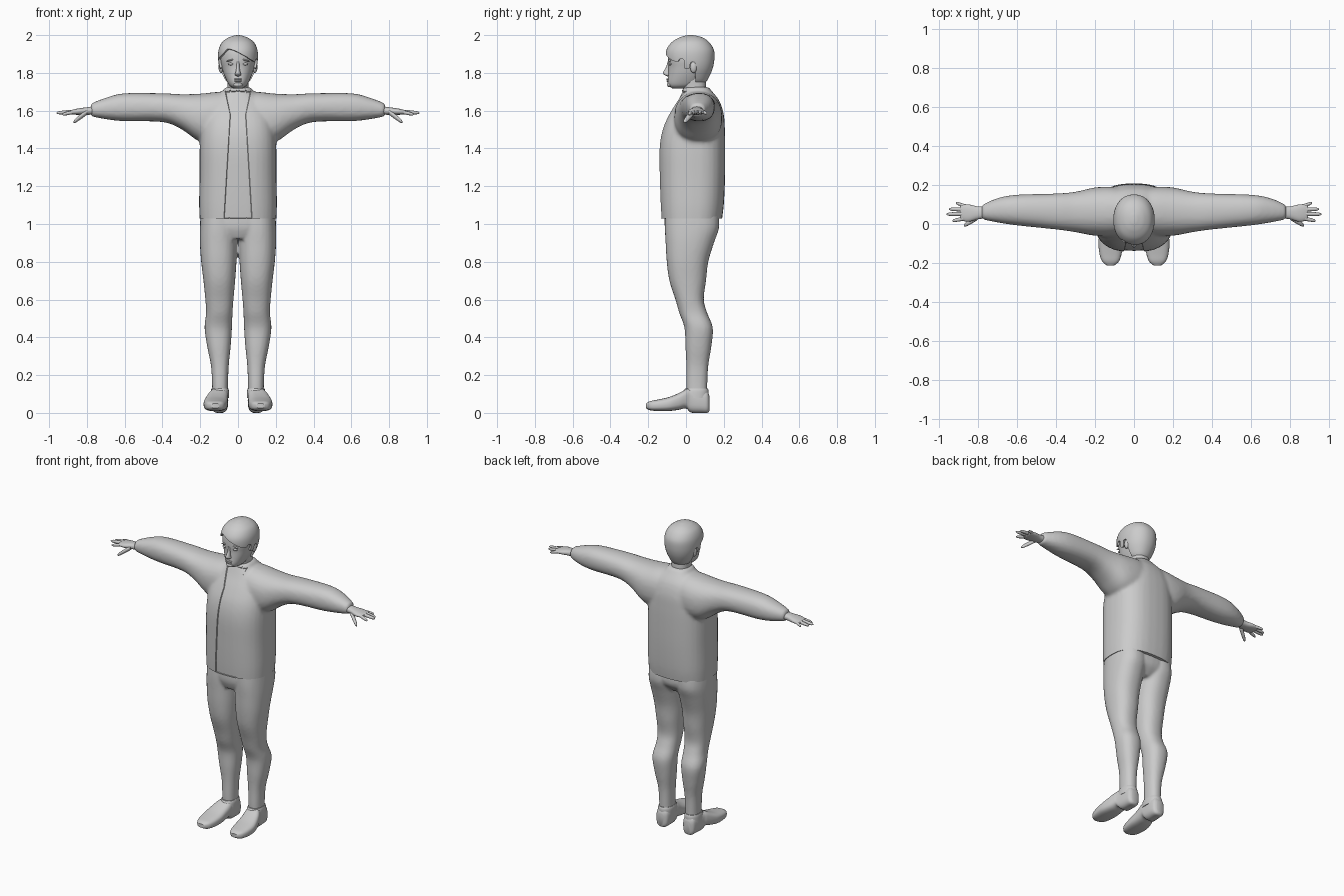
import bpy, bmesh, math
from mathutils import Vector

if "Cube" in bpy.data.objects:
    bpy.data.objects.remove(bpy.data.objects["Cube"])

grey = bpy.data.materials.new("plain grey")
grey.diffuse_color = (0.6, 0.6, 0.6, 1)
grey.use_nodes = True
grey.node_tree.nodes["Principled BSDF"].inputs["Base Color"].default_value = grey.diffuse_color


def finish(name, bm, angle=50):
    bmesh.ops.recalc_face_normals(bm, faces=bm.faces)
    me = bpy.data.meshes.new(name)
    bm.to_mesh(me)
    bm.free()
    me.materials.append(grey)
    ob = bpy.data.objects.new(name, me)
    bpy.context.collection.objects.link(ob)
    shade(ob, angle)
    return ob


def select(ob):
    bpy.ops.object.select_all(action='DESELECT')
    ob.select_set(True)
    bpy.context.view_layer.objects.active = ob


def shade(ob, angle=50):
    select(ob)
    bpy.ops.object.shade_smooth_by_angle(angle=math.radians(angle))


def spline(rows, sub):
    # smooth resampling of the section list
    out = []
    for i in range(len(rows) - 1):
        p = [rows[max(0, min(len(rows) - 1, i + k))] for k in (-1, 0, 1, 2)]
        for s in range(sub):
            t = s / sub
            out.append([0.5 * (2 * b + (c - a) * t + (2 * a - 5 * b + 4 * c - d) * t * t
                               + (3 * b - a - 3 * c + d) * t ** 3) for a, b, c, d in zip(*p)])
    return out + [list(rows[-1])]


def loft_bm(axis, rows, seg=32, power=2.3, sub=4, side=1, caps=True):
    # rows: position on the axis, then low/high bounds on the other two axes
    bm, rings = bmesh.new(), []
    for t, a0, a1, b0, b1 in spline(rows, sub):
        ring = []
        for k in range(seg):
            c, s = math.cos(2 * math.pi * k / seg), math.sin(2 * math.pi * k / seg)
            a = (a0 + a1) / 2 + (a1 - a0) / 2 * math.copysign(abs(c) ** (2 / power), c)
            b = (b0 + b1) / 2 + (b1 - b0) / 2 * math.copysign(abs(s) ** (2 / power), s)
            x, y, z = {'X': (t, a, b), 'Y': (a, t, b), 'Z': (a, b, t)}[axis]
            ring.append(bm.verts.new((x * side, y, z)))
        rings.append(ring)
    for r, q in zip(rings, rings[1:]):
        for k in range(seg):
            bm.faces.new((r[k], r[(k + 1) % seg], q[(k + 1) % seg], q[k]))
    if caps:
        bm.faces.new(rings[0])
        bm.faces.new(rings[-1])
    return bm


def loft(name, axis, rows, angle=50, **kw):
    return finish(name, loft_bm(axis, rows, **kw), angle)


def fuse(name, parts, voxel, rounds):
    # merge overlapping lofts into one smooth skin
    bpy.ops.object.select_all(action='DESELECT')
    for p in parts:
        p.select_set(True)
    bpy.context.view_layer.objects.active = parts[0]
    bpy.ops.object.join()
    ob = parts[0]
    ob.name = name
    m = ob.modifiers.new("skin", 'REMESH')
    m.mode, m.voxel_size = 'VOXEL', voxel
    m = ob.modifiers.new("soften", 'SMOOTH')
    m.factor, m.iterations = 0.5, rounds
    for m in list(ob.modifiers):
        bpy.ops.object.modifier_apply(modifier=m.name)
    return ob


def blob(name, loc, size, rot=0):
    bm = bmesh.new()
    bmesh.ops.create_uvsphere(bm, u_segments=16, v_segments=10, radius=1)
    for v in bm.verts:
        v.co = Vector((v.co.x * size[0], v.co.y * size[1], v.co.z * size[2]))
        x, z = v.co.x, v.co.z
        v.co.x, v.co.z = x * math.cos(rot) - z * math.sin(rot), x * math.sin(rot) + z * math.cos(rot)
        v.co += Vector(loc)
    return finish(name, bm)


# jacket: body and sleeves in one skin
body = loft("body", 'Z', [(1.0, -.202, .202, -.132, .187), (1.1, -.206, .206, -.138, .2),
    (1.25, -.204, .204, -.142, .207), (1.4, -.203, .203, -.142, .208), (1.5, -.197, .197, -.125, .206),
    (1.58, -.18, .18, -.09, .2), (1.65, -.14, .14, -.05, .178), (1.70, -.085, .085, -.025, .14),
    (1.725, -.068, .068, -.012, .12)], power=2.6)
sleeves = [loft("sleeve", 'X', [(0, -.04, .17, 1.44, 1.70), (.1, -.06, .19, 1.43, 1.70),
    (.2, -.06, .187, 1.435, 1.69), (.3, -.042, .165, 1.502, 1.687), (.4, -.028, .156, 1.54, 1.692),
    (.6, -.007, .15, 1.544, 1.692), (.7, .008, .132, 1.555, 1.668), (.78, .024, .097, 1.57, 1.637)],
    side=s) for s in (1, -1)]
jacket = fuse("jacket", [body] + sleeves, 0.011, 5)
bm = bmesh.new()
bm.from_mesh(jacket.data)


def cut(co, no, test=lambda c: True, clear=False):
    fs = [f for f in bm.faces if test(f.calc_center_median())]
    es = {e for f in fs for e in f.edges}
    vs = {v for f in fs for v in f.verts}
    return bmesh.ops.bisect_plane(bm, geom=fs + list(es) + list(vs), plane_co=co, plane_no=no,
                                  clear_inner=clear)


# straight hem
r = cut((0, 0, 1.03), (0, 0, 1), clear=True)
bmesh.ops.contextual_create(bm, geom=[e for e in r['geom_cut'] if isinstance(e, bmesh.types.BMEdge)])
# front opening: narrow at the chest, wider at hem and collar
cut((0, 0, 1.58), (0, 0, 1))
for s in (1, -1):
    cut((s * .075, 0, 1.03), (s, 0, .06), lambda c: c.z < 1.58 and c.y < 0)
    cut((s * .042, 0, 1.58), (s, 0, -.22), lambda c: c.z > 1.58 and c.y < .03)


def in_opening(c):
    w = .075 - .06 * (c.z - 1.03) if c.z < 1.58 else .042 + .22 * (c.z - 1.58)
    return abs(c.x) < w and c.y < .03 and 1.031 < c.z < 1.705


bm.normal_update()
front = [f for f in bm.faces if in_opening(f.calc_center_median()) and f.normal.y < -.15]
bmesh.ops.inset_region(bm, faces=front, thickness=.002, depth=-.006, use_even_offset=False)
bm.to_mesh(jacket.data)
bm.free()
shade(jacket, 40)

# trousers: pelvis and both legs in one skin
pelvis = loft("pelvis", 'Z', [(1.06, -.195, .195, -.112, .17), (.98, -.195, .195, -.112, .17),
                              (.92, -.11, .11, -.09, .12)])
legs = [loft("leg", 'Z', [(1.06, .0, .197, -.11, .172), (.98, .0, .202, -.112, .175),
    (.9, .003, .202, -.108, .148), (.8, .008, .195, -.102, .118), (.7, .015, .183, -.088, .106),
    (.6, .024, .173, -.056, .094), (.53, .029, .169, -.036, .112), (.45, .032, .177, -.008, .142),
    (.35, .039, .163, -.003, .134), (.25, .049, .143, .002, .118), (.15, .053, .137, .002, .113),
    (.1, .053, .137, .004, .112)], side=s) for s in (1, -1)]
trousers = fuse("trousers", [pelvis] + legs, 0.009, 4)
shade(trousers)

for s, label in ((1, "left"), (-1, "right")):
    # shoe with raised arch and heel, plus instep tongue
    loft(label + "_shoe", 'Y', [(-.212, .10, .14, .025, .05), (-.19, .076, .164, .014, .062),
        (-.15, .063, .177, .01, .07), (-.09, .055, .182, .01, .084), (-.04, .054, .172, .016, .104),
        (0, .052, .158, .024, .125), (.025, .052, .148, .002, .132), (.08, .052, .142, 0, .125),
        (.112, .058, .136, 0, .115), (.124, .075, .12, .01, .09)], angle=40, power=2.9, side=s, seg=28)
    loft(label + "_shoe_collar", 'Z', [(.08, .048, .146, -.02, .12), (.115, .048, .144, -.012, .12),
        (.13, .052, .14, -.004, .115)], side=s)
    # hand: palm, fingers and thumb
    loft(label + "_palm", 'X', [(.75, .03, .09, 1.58, 1.625), (.80, .024, .09, 1.578, 1.618),
        (.845, .012, .1, 1.578, 1.612), (.88, .018, .1, 1.58, 1.604), (.89, .03, .09, 1.586, 1.6)], side=s)
    for n, (a, b, r) in {
            "little_finger": ((.86, .09, 1.595), (.912, .108, 1.585), .009),
            "ring_finger": ((.865, .074, 1.595), (.947, .076, 1.587), .010),
            "middle_finger": ((.865, .052, 1.595), (.96, .05, 1.588), .0105),
            "index_finger": ((.86, .03, 1.595), (.93, .016, 1.58), .010),
            "thumb": ((.80, .035, 1.592), (.87, -.008, 1.54), .014)}.items():
        rows = []
        for t, k in ((0, 1), (.45, 1), (.85, .8), (1, .3)):
            x, y, z = (p + (q - p) * t for p, q in zip(a, b))
            rows.append((x, y - r * k, y + r * k, z - r * k, z + r * k))
        loft(f"{label}_{n}", 'X', rows, side=s, seg=12, power=2, sub=3)

# neck and head
loft("neck", 'Z', [(1.62, -.062, .062, -.005, .115), (1.70, -.056, .056, -.012, .108),
                   (1.75, -.056, .056, -.02, .105), (1.80, -.06, .06, -.02, .1)])
loft("head", 'Z', [(1.718, -.022, .022, -.072, .0), (1.73, -.042, .042, -.09, .05),
    (1.75, -.056, .056, -.097, .08), (1.79, -.074, .074, -.094, .11), (1.83, -.086, .086, -.092, .128),
    (1.87, -.094, .094, -.095, .135), (1.92, -.092, .092, -.09, .132), (1.96, -.072, .072, -.06, .1),
    (1.98, -.04, .04, -.03, .07)], power=2.15, seg=40)
loft("nose", 'Z', [(1.782, -.006, .006, -.1, -.08), (1.79, -.017, .017, -.115, -.08),
    (1.803, -.013, .013, -.121, -.08), (1.83, -.008, .008, -.106, -.08), (1.86, -.007, .007, -.097, -.08)],
    power=2, seg=16)
blob("upper_lip", (0, -.095, 1.766), (.022, .009, .005))
blob("lower_lip", (0, -.095, 1.757), (.018, .009, .006))
blob("chin", (0, -.085, 1.738), (.024, .016, .014))
for s, label in ((1, "left"), (-1, "right")):
    blob(label + "_eye", (s * .038, -.083, 1.847), (.015, .009, .007))
    blob(label + "_eyebrow", (s * .04, -.086, 1.867), (.022, .008, .004), -s * .25)
    blob(label + "_ear", (s * .09, .04, 1.83), (.013, .018, .03))

# hair: outer shell trimmed along a swept fringe, sideburns and nape
bm = loft_bm('Z', [(1.745, -.05, .05, .0, .10), (1.77, -.073, .073, -.06, .118), (1.82, -.096, .096, -.095, .14),
    (1.87, -.105, .105, -.107, .15), (1.92, -.103, .103, -.104, .148), (1.96, -.086, .086, -.078, .125),
    (1.985, -.055, .055, -.04, .092), (1.997, -.022, .022, -.005, .055), (2.0, -.004, .004, .016, .03)],
    seg=120, sub=10, power=2.15)


def hairline(c):
    if c.y > .05:
        return 1.75
    if c.y > .025:
        return 1.86
    if c.y > -.01:
        return 1.82
    if c.x < -.055:
        return 1.885 + (c.x + .095) * 1.1
    return 1.93 - .045 * ((c.x + .055) / .1) ** 1.3 if c.y < -.04 else 1.875


bm.normal_update()
drop = [f for f in bm.faces if f.calc_center_median().z < hairline(f.calc_center_median())]
bmesh.ops.delete(bm, geom=drop, context='FACES')
for _ in range(8):  # even out the trimmed edge
    rim = {v: [e.other_vert(v).co.copy() for e in v.link_edges if e.is_boundary]
           for v in bm.verts if v.is_boundary}
    for v, near in rim.items():
        if len(near) == 2:
            v.co = v.co * .5 + (near[0] + near[1]) * .25
hair = finish("hair", bm)
select(hair)
m = hair.modifiers.new("thickness", 'SOLIDIFY')
m.thickness, m.offset = .012, -1
bpy.ops.object.modifier_apply(modifier=m.name)
shade(hair)
